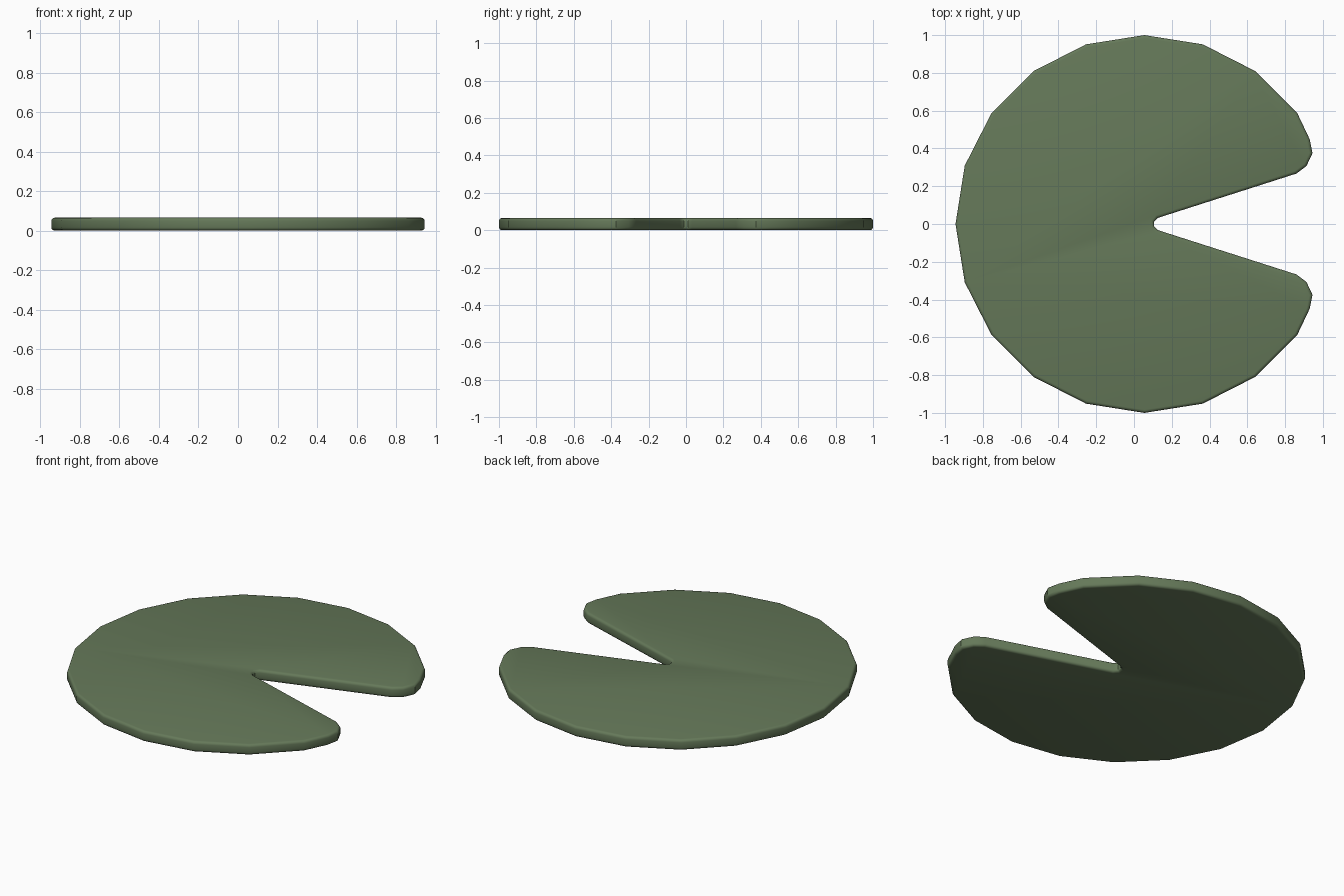
import bpy, bmesh, math

if "Cube" in bpy.data.objects:
    bpy.data.objects.remove(bpy.data.objects["Cube"])

R, CX, H = 1.0, 0.055, 0.065

# Upper half outline: notch root, rounded notch corner, then the 20-sided rim
upper = [(0.107, 0.012), (0.125, 0.032), (0.86, 0.267), (0.913, 0.307),
         (0.945, 0.375), (0.93, 0.449)]
upper += [(CX + R * math.cos(math.radians(a)), R * math.sin(math.radians(a)))
          for a in range(36, 180, 18)]
outline = upper + [(CX - R, 0)] + [(x, -y) for x, y in reversed(upper)]

# Extruded pad
bm = bmesh.new()
bottom = bm.faces.new([bm.verts.new((x, y, 0)) for x, y in outline])
ext = bmesh.ops.extrude_face_region(bm, geom=[bottom], use_keep_orig=True)
bmesh.ops.translate(bm, vec=(0, 0, H),
                    verts=[g for g in ext["geom"] if isinstance(g, bmesh.types.BMVert)])
bmesh.ops.recalc_face_normals(bm, faces=bm.faces)

# Rounded top and bottom rims
rims = [e for e in bm.edges if abs(e.verts[0].co.z - e.verts[1].co.z) < 1e-5]
bmesh.ops.bevel(bm, geom=rims, offset=0.016, segments=3, profile=0.5,
                affect='EDGES', clamp_overlap=True)
bmesh.ops.recalc_face_normals(bm, faces=bm.faces)

mesh = bpy.data.meshes.new("lily_pad")
bm.to_mesh(mesh)
bm.free()
pad = bpy.data.objects.new("lily_pad", mesh)
bpy.context.collection.objects.link(pad)

# Green material
mat = bpy.data.materials.new("pad_green")
mat.diffuse_color = (0.13, 0.19, 0.10, 1)
mat.use_nodes = True
mat.node_tree.nodes["Principled BSDF"].inputs["Base Color"].default_value = mat.diffuse_color
mesh.materials.append(mat)

bpy.context.view_layer.objects.active = pad
pad.select_set(True)
bpy.ops.object.shade_smooth_by_angle(angle=math.radians(35))
